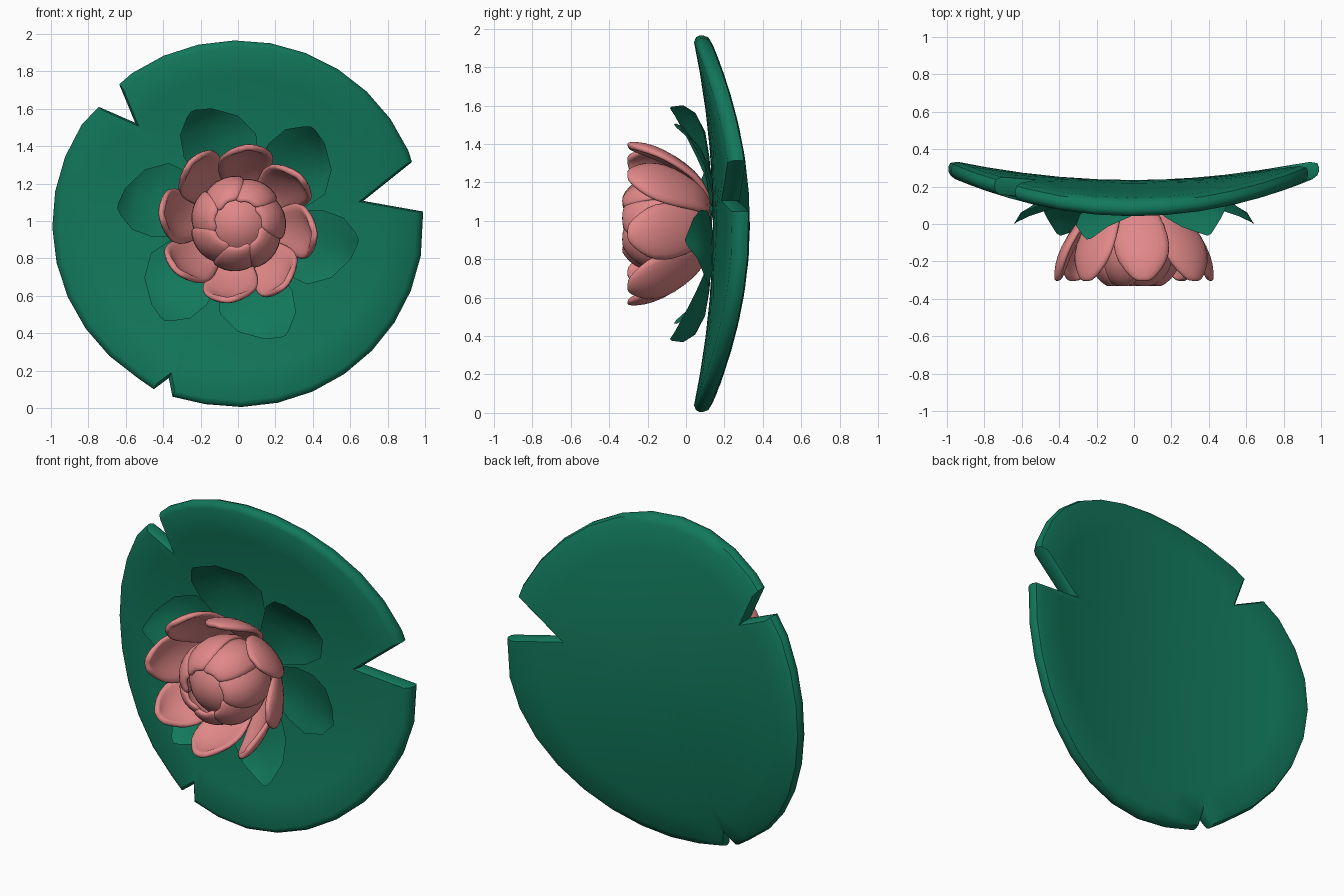
import bpy, bmesh, math

if "Cube" in bpy.data.objects:
    bpy.data.objects.remove(bpy.data.objects["Cube"])

CZ = 0.985          # height of the flower axis


def material(name, rgb):
    m = bpy.data.materials.new(name)
    m.diffuse_color = (*rgb, 1)
    m.use_nodes = True
    m.node_tree.nodes["Principled BSDF"].inputs["Base Color"].default_value = m.diffuse_color
    return m


GREEN = material("leaf_green", (0.006, 0.19, 0.105))
PINK = material("petal_pink", (0.75, 0.245, 0.245))


def saddle(x, z):
    """Middle surface of the curved pad."""
    return 0.185 + 0.11 * (x * x - (z - CZ) ** 2)


def finish(name, verts, faces, mat, angle=40):
    me = bpy.data.meshes.new(name)
    me.from_pydata(verts, [], faces)
    bm = bmesh.new()
    bm.from_mesh(me)
    bmesh.ops.recalc_face_normals(bm, faces=bm.faces)
    bm.to_mesh(me)
    bm.free()
    ob = bpy.data.objects.new(name, me)
    bpy.context.collection.objects.link(ob)
    me.materials.append(mat)
    bpy.ops.object.select_all(action='DESELECT')
    ob.select_set(True)
    bpy.context.view_layer.objects.active = ob
    bpy.ops.object.shade_smooth_by_angle(angle=math.radians(angle))
    return ob


def grid_faces(rows, cols):
    return [(i * cols + j, i * cols + j + 1, (i + 1) * cols + j + 1, (i + 1) * cols + j)
            for i in range(rows - 1) for j in range(cols - 1)]


# Lily pad: round outline with three V notches, swept through a rounded rim
notches = [[(0.99, 1.05), (0.67, 1.107), (0.93, 1.315)],
           [(-0.635, 1.73), (-0.55, 1.525), (-0.745, 1.61)],
           [(-0.45, 0.10), (-0.37, 0.16), (-0.35, 0.06)]]


def ang(p):
    return math.atan2(p[1] - CZ, p[0]) % math.tau


outline = [p for n in notches for p in n]
for i in range(32):
    a = math.tau * (i + 0.1) / 32
    if not any(ang(n[0]) - 0.06 < a < ang(n[2]) + 0.06 for n in notches):
        outline.append((0.993 * math.cos(a), CZ + 0.98 * math.sin(a)))
outline.sort(key=ang)

rim = [(s, -0.045) for s in (0.2, 0.4, 0.6, 0.8, 0.965)]
rim += [(0.99, -0.03), (1, -0.01), (1, 0.01), (0.99, 0.035)]
rim += [(s, 0.05) for s in (0.95, 0.8, 0.6, 0.4, 0.2)]
verts, n = [], len(outline)
for s, off in rim:
    for x, z in outline:
        px, pz = x * s, CZ + (z - CZ) * s
        verts.append((px, saddle(px, pz) + off, pz))
faces = [(i * n + j, i * n + (j + 1) % n, (i + 1) * n + (j + 1) % n, (i + 1) * n + j)
         for i in range(len(rim) - 1) for j in range(n)]
verts += [(0, saddle(0, CZ) - 0.045, CZ), (0, saddle(0, CZ) + 0.05, CZ)]
last = (len(rim) - 1) * n
faces += [(len(verts) - 2, (j + 1) % n, j) for j in range(n)]
faces += [(len(verts) - 1, last + j, last + (j + 1) % n) for j in range(n)]
finish("lily_pad", verts, faces, GREEN)

# Sepals: six folded leaves; each row holds (radius, sideways, lift) for 5 points
sepal_rows = [
    [(.12, -.04, .06), (.12, 0, .05), (.12, .03, .05), (.12, .07, .05), (.12, .10, .06)],
    [(.30, -.11, .08), (.31, -.02, .06), (.32, .06, .05), (.31, .16, .05), (.29, .23, .06)],
    [(.44, -.135, .13), (.45, -.03, .10), (.45, .08, .07), (.44, .19, .06), (.41, .27, .07)],
    [(.555, -.11, .18), (.55, -.03, .15), (.55, .06, .11), (.55, .15, .10), (.535, .217, .10)],
    [(.63, -.04, .22), (.62, -.01, .20), (.615, .02, .18), (.62, .07, .165), (.625, .10, .16)],
    [(.65, -.01, .235), (.65, -.005, .234), (.65, 0, .232), (.65, .01, .23), (.649, .02, .225)]]
for k in range(6):
    a = math.radians(52 + 60 * k)
    verts = []
    for row in sepal_rows:
        for r, t, lift in row:
            x = r * math.cos(a) + t * math.sin(a)
            z = CZ + r * math.sin(a) - t * math.cos(a)
            verts.append((x, saddle(x, z) - lift, z))
    finish(f"sepal_{k + 1}", verts, grid_faces(6, 5), GREEN)


# Petals: cupped strips following a (radius, y, half width) path
def petal(name, degrees, path, cup, twist, thick):
    a = math.radians(degrees)
    verts = []
    for r, y, w in path:
        for s in (-1, -0.55, 0, 0.55, 1):
            rr = r - cup * w * s * s + twist * w * s
            t = w * s
            yy = y + 0.12 * w * s * s
            verts.append((rr * math.cos(a) - t * math.sin(a), yy,
                          CZ + rr * math.sin(a) + t * math.cos(a)))
    ob = finish(name, verts, grid_faces(len(path), 5), PINK, 50)
    sol = ob.modifiers.new("thickness", 'SOLIDIFY')
    sol.thickness, sol.offset = thick, 0
    sub = ob.modifiers.new("rounding", 'SUBSURF')
    sub.levels = sub.render_levels = 1


outer = [(.10, .12, .05), (.23, .08, .09), (.32, -.03, .135),
         (.385, -.13, .155), (.415, -.22, .135), (.415, -.285, .07), (.41, -.305, .03)]
for k in range(8):
    petal(f"outer_petal_{k + 1}", 83 + 45 * k, outer, 0.35, -0.2, 0.035)

inner = [(.10, .10, .06), (.19, .04, .10), (.245, -.07, .13),
         (.25, -.18, .14), (.215, -.265, .125), (.16, -.315, .085), (.125, -.325, .04)]
for k in range(7):
    petal(f"inner_petal_{k + 1}", 65 + 360 / 7 * k, inner, 0.45, -0.12, 0.03)

# Closed heart of the flower
bpy.ops.mesh.primitive_uv_sphere_add(segments=24, ring_count=14, radius=1,
                                     location=(0, -0.09, CZ), rotation=(math.pi / 2, 0, 0))
heart = bpy.context.object
heart.name = "flower_heart"
heart.scale = (0.215, 0.215, 0.225)
heart.data.materials.append(PINK)
bpy.ops.object.shade_smooth_by_angle(angle=math.radians(40))
